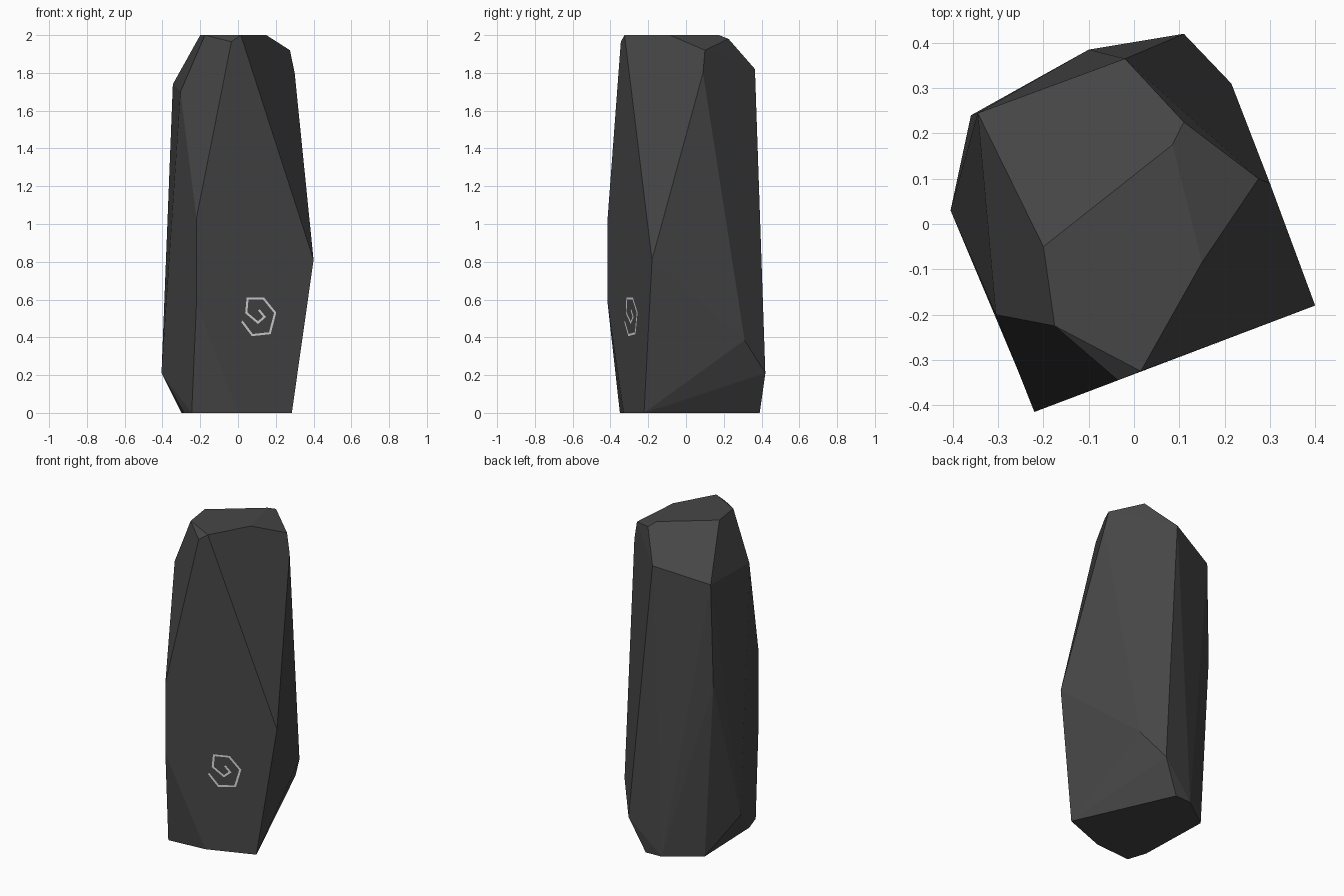
import bpy
import bmesh
from mathutils import Vector
from mathutils.bvhtree import BVHTree
from math import radians

default_cube = bpy.data.objects.get("Cube")
if default_cube:
    bpy.data.objects.remove(default_cube, do_unlink=True)


def make_material(name, value):
    """Flat grey material with matching viewport and render colour."""
    material = bpy.data.materials.new(name)
    material.use_nodes = True
    colour = (value, value, value, 1)
    material.diffuse_color = colour
    shader = material.node_tree.nodes["Principled BSDF"]
    shader.inputs["Base Color"].default_value = colour
    shader.inputs["Roughness"].default_value = 0.9
    return material


def make_object(name, bm, material):
    """Turn a bmesh into a flat shaded object in the scene."""
    mesh = bpy.data.meshes.new(name)
    bm.to_mesh(mesh)
    mesh.materials.append(material)
    obj = bpy.data.objects.new(name, mesh)
    bpy.context.collection.objects.link(obj)
    return obj


stone = make_material("dark stone", 0.062)
chalk = make_material("pale carving", 0.7)

# Corners of the standing stone, grouped by height
top_corners = [(-.2, -.05, 2), (.085, .175, 2), (.15, -.085, 2),
               (.015, -.325, 2), (-.175, -.225, 2)]
shoulder_corners = [(-.035, -.345, 1.965), (.11, .225, 1.98),
                    (.275, .1, 1.92), (.3, .09, 1.8),
                    (-.02, .365, 1.82), (-.345, .245, 1.74),
                    (-.305, -.2, 1.7)]
waist_corners = [(-.22, -.415, 1.03), (-.22, -.415, .58),
                 (.4, -.18, .81), (-.36, .24, 1.1)]
foot_corners = [(.215, .31, .385), (.11, .42, .21),
                (-.405, .03, .21), (.3, -.218, .15)]
base_corners = [(.285, -.222, 0), (0, -.33, 0), (-.245, -.35, 0),
                (-.285, -.23, 0), (-.3, .24, 0), (-.1, .385, 0),
                (.01, .39, 0)]

# Standing stone: one faceted convex block
bm = bmesh.new()
for corner in (top_corners + shoulder_corners + waist_corners
               + foot_corners + base_corners):
    bm.verts.new(corner)
hull = bmesh.ops.convex_hull(bm, input=bm.verts)
inner = [g for g in hull["geom_interior"] if isinstance(g, bmesh.types.BMVert)]
bmesh.ops.delete(bm, geom=inner, context='VERTS')
bmesh.ops.dissolve_limit(bm, angle_limit=radians(2),
                         verts=bm.verts[:], edges=bm.edges[:])
bmesh.ops.recalc_face_normals(bm, faces=bm.faces[:])
surface = BVHTree.FromBMesh(bm)
make_object("standing_stone", bm, stone)
bm.free()

# Spiral carving: an angular ribbon laid on the front facet, as x and z
spiral = [Vector(p) for p in [
    (.02, .485), (.075, .412), (.168, .422), (.196, .53), (.135, .605),
    (.05, .605), (.043, .53), (.105, .478), (.14, .508), (.11, .545)]]
half_width = 0.0055
lift = 0.002


def on_front(point):
    """Project an x, z point on to the front of the stone."""
    hit, normal, _, _ = surface.ray_cast(
        Vector((point.x, -2, point.y)), Vector((0, 1, 0)))
    return hit + normal * lift


def side_offset(index):
    """Mitred sideways offset of the ribbon at one point of the path."""
    before = spiral[max(index - 1, 0)]
    here = spiral[index]
    after = spiral[min(index + 1, len(spiral) - 1)]
    sides = [Vector((-d.y, d.x)).normalized()
             for d in (here - before, after - here) if d.length > 0]
    mitre = sum(sides, Vector((0, 0))).normalized()
    return mitre * (half_width / mitre.dot(sides[0]))


bm = bmesh.new()
previous = None
for i, point in enumerate(spiral):
    offset = side_offset(i)
    pair = [bm.verts.new(on_front(point + offset * s)) for s in (1, -1)]
    if previous:
        bm.faces.new((previous[0], previous[1], pair[1], pair[0]))
    previous = pair
bm.normal_update()
for face in bm.faces:
    if face.normal.y > 0:
        face.normal_flip()
make_object("spiral_carving", bm, chalk)
bm.free()
